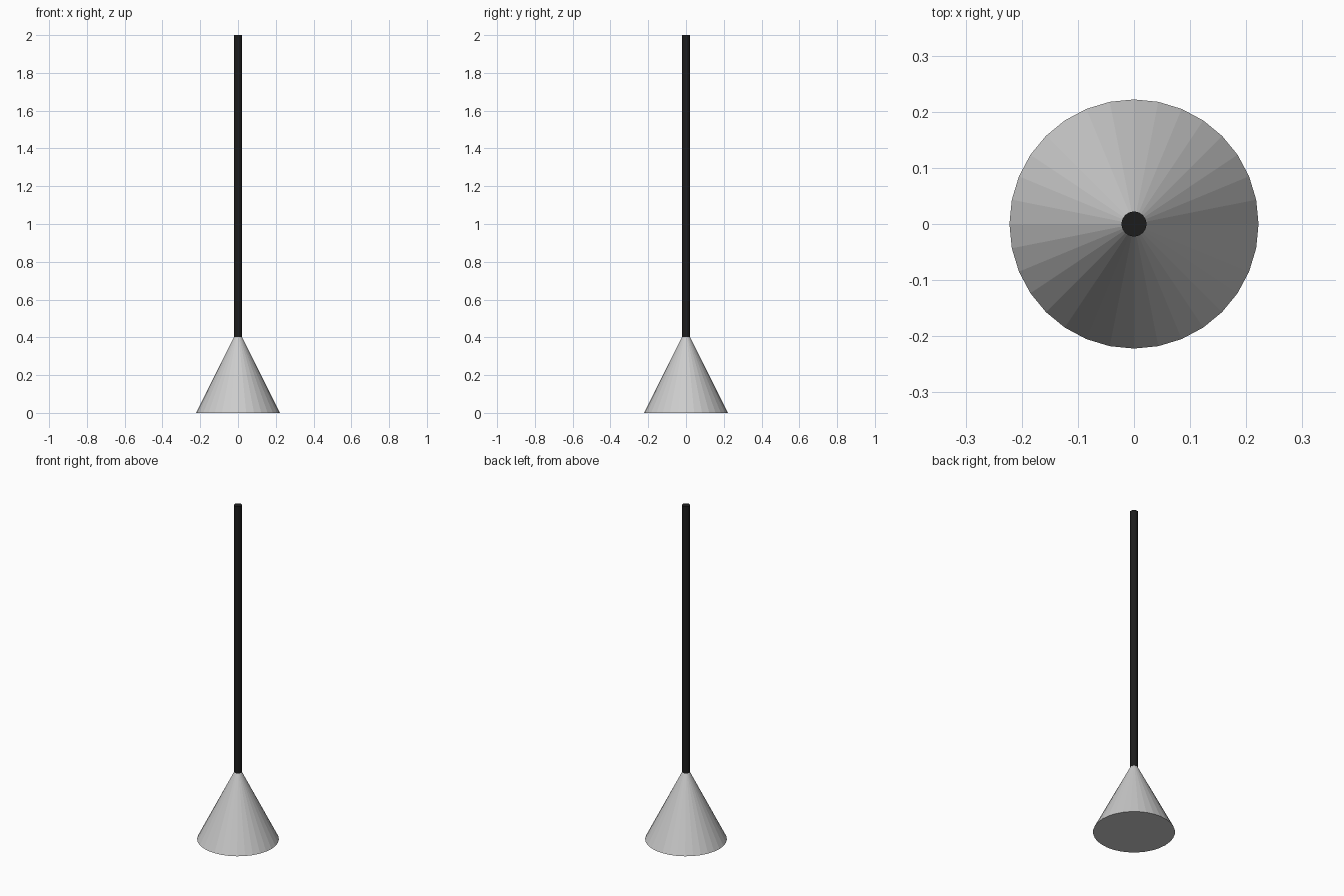
import bpy

if "Cube" in bpy.data.objects:
    bpy.data.objects.remove(bpy.data.objects["Cube"])

SIDES = 32
BASE_R = 0.222
CONE_H = 0.444
ROD_R = 0.0222
ROD_BOTTOM, ROD_TOP = 0.403, 2.0

# Faceted grey cone at the bottom
bpy.ops.mesh.primitive_cone_add(vertices=SIDES, radius1=BASE_R, radius2=0,
                                depth=CONE_H, location=(0, 0, CONE_H / 2))
bpy.context.object.name = "cone_base"

# Thin black rod rising from the cone tip
bpy.ops.mesh.primitive_cylinder_add(vertices=SIDES, radius=ROD_R,
                                    depth=ROD_TOP - ROD_BOTTOM,
                                    location=(0, 0, (ROD_TOP + ROD_BOTTOM) / 2))
rod = bpy.context.object
rod.name = "rod"
black = bpy.data.materials.new("black")
black.diffuse_color = (0.012, 0.012, 0.012, 1)
black.use_nodes = True
black.node_tree.nodes["Principled BSDF"].inputs["Base Color"].default_value = black.diffuse_color
rod.data.materials.append(black)
